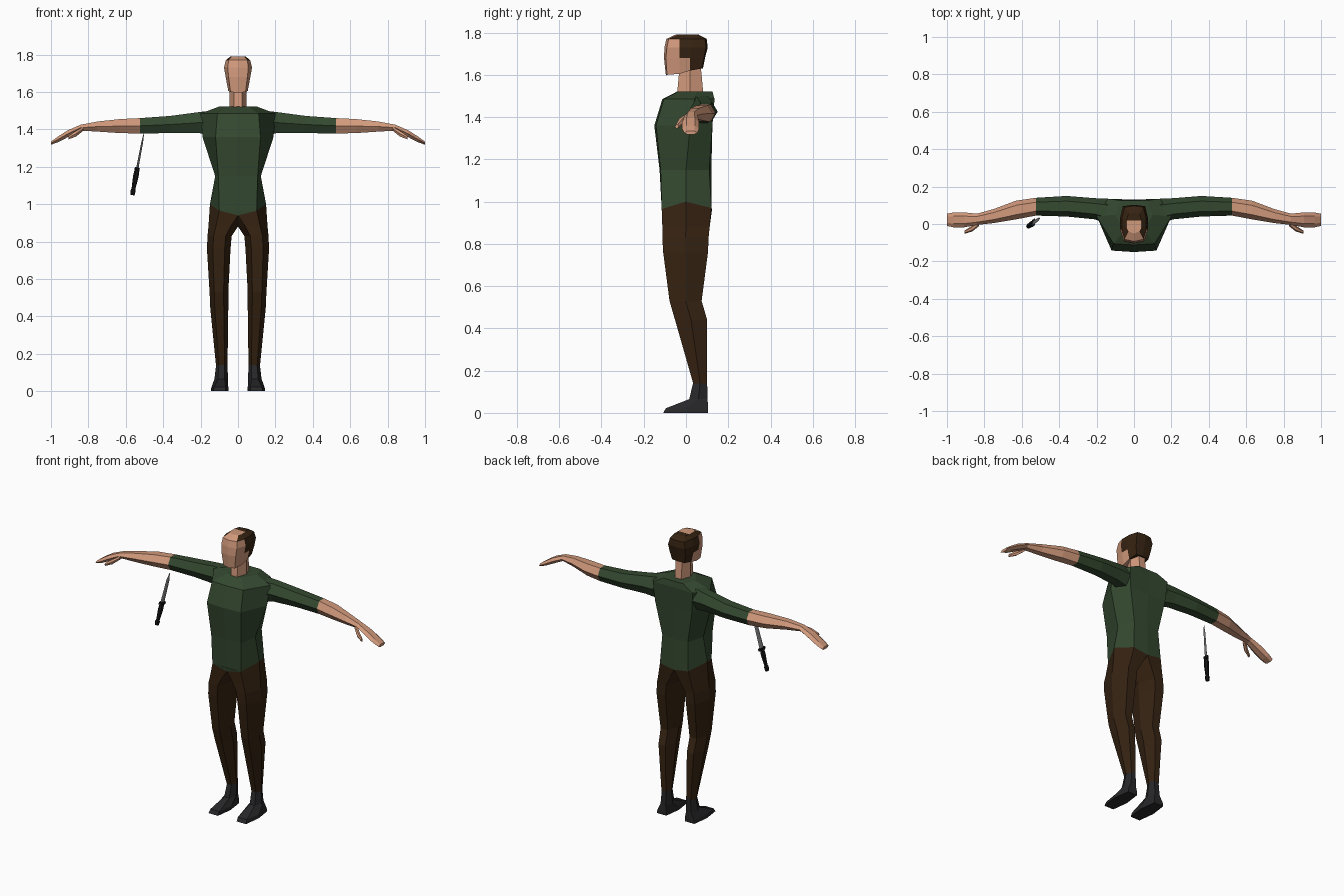
import bpy, bmesh
from mathutils import Vector

cube = bpy.data.objects.get("Cube")
if cube:
    bpy.data.objects.remove(cube, do_unlink=True)


def material(name, rgb):
    m = bpy.data.materials.new(name)
    m.use_nodes = True
    m.diffuse_color = (*rgb, 1)
    bsdf = next(n for n in m.node_tree.nodes if n.type == 'BSDF_PRINCIPLED')
    bsdf.inputs["Base Color"].default_value = (*rgb, 1)
    return m


SKIN = material("skin", (0.64, 0.32, 0.20))
GREEN = material("shirt green", (0.034, 0.066, 0.029))
BROWN = material("dark brown", (0.037, 0.017, 0.006))
BOOT = material("boot black", (0.02, 0.02, 0.022))
STEEL = material("blade steel", (0.22, 0.22, 0.22))
BLACK = material("handle black", (0.007, 0.007, 0.007))


def loft(name, rings, mats, rule=None, mirror=False):
    """Skin a list of equal point rings and close both ends."""
    bm = bmesh.new()
    loops = [[bm.verts.new(p) for p in ring] for ring in rings]
    n = len(loops[0])
    for a, b in zip(loops, loops[1:]):
        for i in range(n):
            j = (i + 1) % n
            bm.faces.new((a[i], a[j], b[j], b[i]))
    # ends are closed with rows of faces across the ring
    for loop in (loops[0], loops[-1]):
        for i in range(n // 2):
            row = [loop[i], loop[i + 1], loop[(n - i - 1) % n], loop[(n - i) % n]]
            bm.faces.new(list(dict.fromkeys(row)))
    bmesh.ops.recalc_face_normals(bm, faces=bm.faces)
    if rule:
        for f in bm.faces:
            f.material_index = int(rule(f.calc_center_median()))
    me = bpy.data.meshes.new(name)
    bm.to_mesh(me)
    bm.free()
    for m in mats:
        me.materials.append(m)
    ob = bpy.data.objects.new(name, me)
    bpy.context.collection.objects.link(ob)
    if mirror:
        ob.modifiers.new("Mirror", 'MIRROR').use_mirror_merge = False
    return ob


def whole(half):
    """Full ring from its left half, front centre to back centre."""
    return half + [(-x, y, z) for x, y, z in half[-2:0:-1]]


def flat(z, half):
    return whole([(x, y, z) for x, y in half])


def hexagon(a0, a1, b0, b1, ka=0.25):
    """Six-sided outline between a0..a1 and b0..b1."""
    k, m = (a1 - a0) * ka, (b0 + b1) / 2
    return [(a0, m), (a0 + k, b0), (a1 - k, b0), (a1, m), (a1 - k, b1), (a0 + k, b1)]


def upright(z, *box):
    return [(x, y, z) for x, y in hexagon(*box)]


def sideways(x, y0, y1, z0, z1):
    return [(x, y, z) for y, z in hexagon(y0, y1, z0, z1)]


# Shirt body, with the hem dipping at front and back
hem = [(0, -.112, .94), (.1, -.115, .965), (.15, 0, 1.0), (.1, .12, .97), (0, .122, .955)]
loft("shirt", [
    whole(hem),
    flat(1.15, [(0, -.125), (.105, -.12), (.122, 0), (.09, .11), (0, .12)]),
    flat(1.36, [(0, -.15), (.12, -.142), (.19, .02), (.13, .125), (0, .125)]),
    flat(1.485, [(0, -.112), (.11, -.105), (.2, .04), (.14, .135), (0, .13)]),
    flat(1.522, [(0, -.04), (.05, -.035), (.1, .05), (.07, .125), (0, .125)]),
], [GREEN])

# Sleeves and bare forearms share the cuff ring
cuff = sideways(.525, .045, .14, 1.378, 1.46)
loft("sleeve", [
    sideways(.14, .0, .135, 1.37, 1.5),
    sideways(.21, .025, .138, 1.38, 1.492),
    sideways(.36, .04, .15, 1.38, 1.472),
    cuff,
], [GREEN], mirror=True)
loft("forearm_and_hand", [
    cuff,
    sideways(.63, .025, .125, 1.38, 1.455),
    sideways(.75, .005, .08, 1.388, 1.442),
    sideways(.84, -.005, .055, 1.393, 1.425),
    sideways(.91, -.018, .062, 1.358, 1.395),
    sideways(.965, -.018, .062, 1.33, 1.36),
    sideways(1.0, -.01, .055, 1.318, 1.334),
], [SKIN], mirror=True)
loft("thumb", [
    sideways(.83, -.012, .02, 1.39, 1.412),
    sideways(.865, -.04, -.008, 1.362, 1.393),
    sideways(.905, -.052, -.035, 1.347, 1.365),
], [SKIN], mirror=True)

# Trousers, each leg starting at the hem and meeting at the crotch
top = [(0, 0, .955), hem[0], hem[1], hem[2], hem[3], hem[4]]
loft("trouser_leg", [
    top,
    upright(.88, 0, .158, -.112, .112),
    upright(.83, .034, .163, -.112, .107),
    upright(.76, .04, .166, -.108, .104),
    upright(.53, .052, .152, -.078, .074),
    upright(.44, .052, .148, -.052, .1),
    upright(.14, .056, .118, .034, .1),
], [BROWN], mirror=True)

# Boots
loft("boot", [
    upright(.15, .056, .116, .036, .1),
    upright(.065, .054, .126, .015, .102),
    upright(.022, .052, .142, -.095, .105, .15),
    upright(0, .052, .146, -.108, .105, .15),
], [BOOT], mirror=True)

# Neck and head, hair covering the sides and back
loft("neck", [
    upright(1.48, -.045, .045, -.045, .085),
    upright(1.64, -.045, .045, -.03, .07),
], [SKIN])


def is_hair(c):
    if c.z > 1.765:
        return abs(c.x) > .04 or c.y > .018
    return c.y > -.03 and (c.z > 1.66 or c.y > .035)


loft("head", [
    whole([(0, -.095, 1.595), (.04, -.09, 1.6), (.052, -.03, 1.605),
           (.052, .02, 1.62), (.045, .075, 1.63), (0, .08, 1.63)]),
    flat(1.68, [(0, -.104), (.05, -.095), (.066, -.03), (.066, .02), (.055, .085), (0, .09)]),
    flat(1.73, [(0, -.102), (.055, -.09), (.075, -.03), (.075, .03), (.06, .095), (0, .103)]),
    flat(1.77, [(0, -.093), (.05, -.082), (.065, -.03), (.065, .03), (.05, .09), (0, .098)]),
    flat(1.79, [(0, -.05), (.03, -.04), (.04, -.02), (.04, .02), (.03, .055), (0, .06)]),
], [SKIN, BROWN], is_hair)

# Dagger hanging point-up beside the right arm
tip, end = Vector((-.503, .03, 1.38)), Vector((-.565, -.012, 1.05))
axis = (end - tip).normalized()
thin = Vector((.95, -.3, 0)).cross(axis).cross(axis).normalized()
wide = axis.cross(thin)


def dagger_part(name, sections, mat):
    rings = []
    for t, w, h in sections:
        c = tip.lerp(end, t)
        rings.append([c + wide * w * u + thin * h * v for u, v in hexagon(-1, 1, -1, 1)])
    loft(name, rings, [mat])


dagger_part("dagger_blade", [(0, .001, .001), (.14, .012, .003), (.58, .015, .004)], STEEL)
dagger_part("dagger_guard", [(.56, .026, .01), (.6, .026, .01)], BLACK)
dagger_part("dagger_handle", [(.58, .014, .011), (.7, .017, .013), (.9, .011, .009),
                              (.94, .016, .012), (1, .013, .01)], BLACK)
